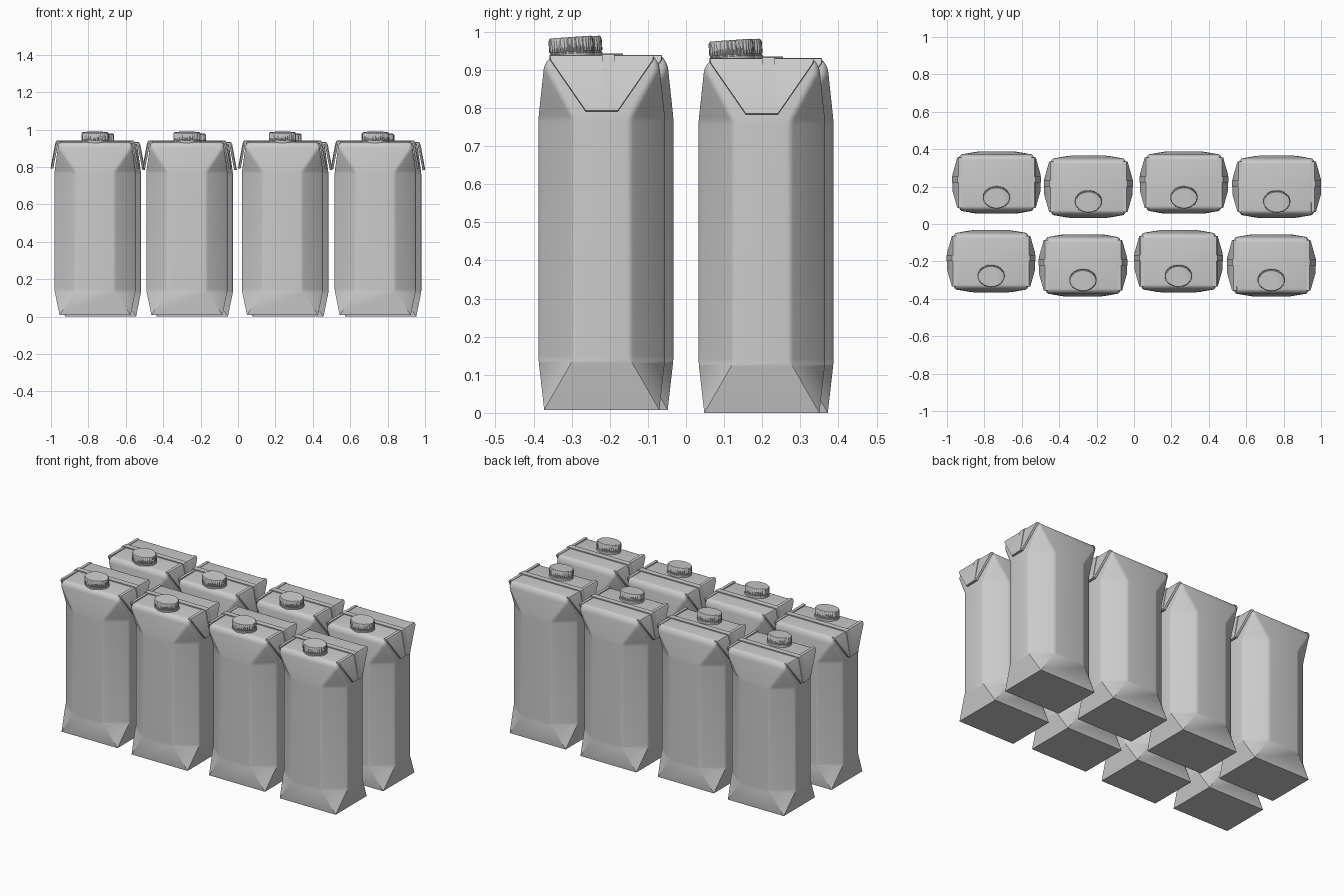
import bpy, bmesh, math
from mathutils import Matrix, Vector

if "Cube" in bpy.data.objects:
    bpy.data.objects.remove(bpy.data.objects["Cube"])


def make_object(name, bm):
    bmesh.ops.recalc_face_normals(bm, faces=bm.faces[:])
    mesh = bpy.data.meshes.new(name)
    bm.to_mesh(mesh)
    bm.free()
    obj = bpy.data.objects.new(name, mesh)
    bpy.context.collection.objects.link(obj)
    return obj


def loft(bm, rings):
    """Skin a stack of equal-length closed rings and cap both ends."""
    loops = [[bm.verts.new(p) for p in ring] for ring in rings]
    n = len(loops[0])
    for a, b in zip(loops, loops[1:]):
        for i in range(n):
            j = (i + 1) % n
            bm.faces.new((a[i], a[j], b[j], b[i]))
    bm.faces.new(loops[0][::-1])
    bm.faces.new(loops[-1])


def oct_ring(hw, hd, fx, fy, z, front_drop=0.0):
    """Eight-point ring; with fx=hw and fy=hd it collapses to a rectangle."""
    pts = [(fx, -hd), (hw, -fy), (hw, fy), (fx, hd),
           (-fx, hd), (-hw, fy), (-hw, -fy), (-fx, -hd)]
    return [(x, y, z - (front_drop if y < 0 else 0)) for x, y in pts]


def ribbon(name, path, spans, thick):
    """Folded strip: path of (x, z), a y-range at each point, thickness inward."""
    bm = bmesh.new()
    rings = []
    for i, (x, z) in enumerate(path):
        a, b = path[max(i - 1, 0)], path[min(i + 1, len(path) - 1)]
        t = Vector((b[0] - a[0], b[1] - a[1])).normalized()
        nx, nz = t.y * thick, -t.x * thick
        y0, y1 = spans[i]
        rings.append([(x, y0, z), (x, y1, z), (x + nx, y1, z + nz), (x + nx, y0, z + nz)])
    loft(bm, rings)
    return make_object(name, bm)


# Carton body: square ends pinched into an octagonal waist
bm = bmesh.new()
loft(bm, [
    oct_ring(0.190, 0.151, 0.190, 0.151, 0.0),
    oct_ring(0.217, 0.166, 0.103, 0.075, 0.132),
    oct_ring(0.217, 0.166, 0.103, 0.075, 0.765),
    oct_ring(0.198, 0.151, 0.198, 0.151, 0.905),
    oct_ring(0.192, 0.135, 0.192, 0.135, 0.930, 0.005),
])
bmesh.ops.remove_doubles(bm, verts=bm.verts[:], dist=1e-5)
bmesh.ops.dissolve_degenerate(bm, edges=bm.edges[:], dist=1e-5)
soft = [e for e in bm.edges if min(v.co.z for v in e.verts) > 0.05]
bmesh.ops.bevel(bm, geom=soft, offset=0.012, segments=3, profile=0.5,
                affect='EDGES', clamp_overlap=True)
body = make_object("carton_body", bm)

# Folded ears on both ends
ear = [(0.185, 0.931), (0.203, 0.930), (0.210, 0.918), (0.236, 0.785)]
ear_half = [0.135, 0.136, 0.134, 0.042]
right_ear = ribbon("ear_right", ear, [(-h, h) for h in ear_half], 0.012)
left_ear = ribbon("ear_left", [(-x, z) for x, z in ear][::-1],
                  [(-h, h) for h in ear_half[::-1]], 0.012)

# Seam strip running over the top and down the ears
half = [(0.20, 0.935), (0.208, 0.932), (0.214, 0.918), (0.238, 0.785)]
seam = [(-x, z) for x, z in half[::-1]] + half
seam_strip = ribbon("seam_strip", seam, [(0.0, 0.034)] * len(seam), 0.006)

# Ribbed oval screw cap, tilted with the sloping top
RIBS = 36


def cap_ring(r, z, depth=0.0):
    n = RIBS * 4
    return [((r - (depth if i % 4 > 1 else 0)) * math.cos(math.tau * i / n),
             (r - (depth if i % 4 > 1 else 0)) * math.sin(math.tau * i / n), z)
            for i in range(n)]


bm = bmesh.new()
loft(bm, [cap_ring(1.0, -0.006), cap_ring(1.0, 0.009), cap_ring(0.95, 0.010),
          cap_ring(0.95, 0.013), cap_ring(1.0, 0.014, 0.045),
          cap_ring(1.0, 0.044, 0.045), cap_ring(0.95, 0.050), cap_ring(0.91, 0.052)])
bm.transform(Matrix.Translation((0, -0.078, 0.926))
             @ Matrix.Rotation(math.radians(4), 4, 'X')
             @ Matrix.Diagonal((0.073, 0.059, 1, 1)))
cap = make_object("screw_cap", bm)

parts = [body, right_ear, left_ear, seam_strip, cap]
for p in parts:
    p.select_set(True)
bpy.context.view_layer.objects.active = body
bpy.ops.object.shade_smooth_by_angle(angle=math.radians(35))

# Two staggered rows of four cartons
columns = [-0.764, -0.273, 0.238, 0.734]
spots = []
for i, x in enumerate(columns):
    spots.append((x, -0.221 if i % 2 else -0.199, 0.008))
    spots.append((x + 0.029, 0.199 if i % 2 else 0.221, 0.0))
for k, spot in enumerate(spots):
    for p in parts:
        obj = p if k == 0 else p.copy()
        if k:
            obj.name = f"{p.name}_{k + 1}"
            bpy.context.collection.objects.link(obj)
        obj.location = spot
